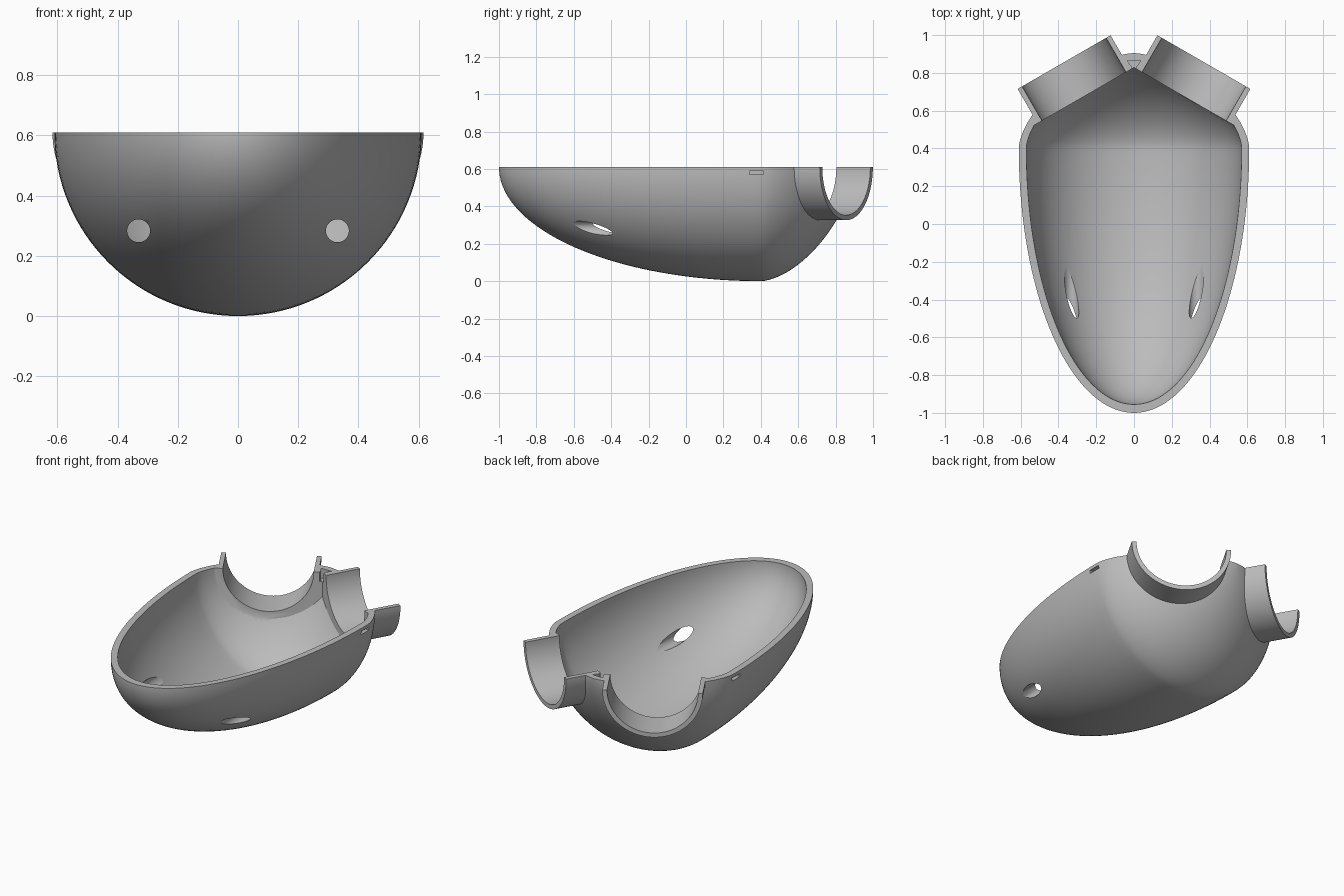
import bpy, bmesh, math
from mathutils import Vector, Matrix

if "Cube" in bpy.data.objects:
    bpy.data.objects.remove(bpy.data.objects["Cube"], do_unlink=True)

RIM = 0.61                              # height of the open rim and of the shell axis
WIDE_Y = 0.40                           # widest station of the shell
AXIS = Vector((0.5, 0.866, 0)).normalized()
MOUTH = Vector((0.37, 0.857, RIM))      # outer end of the left collar
LENGTH = 0.21                           # collar length
SEAT = MOUTH - AXIS * LENGTH

grey = bpy.data.materials.new("plain grey")
grey.use_nodes = True
grey.diffuse_color = (0.5, 0.5, 0.5, 1)
grey.node_tree.nodes["Principled BSDF"].inputs["Base Color"].default_value = (0.5, 0.5, 0.5, 1)


def mirrored(v, side):
    return Vector((v.x * side, v.y, v.z))


def finish(name, bm):
    bmesh.ops.recalc_face_normals(bm, faces=bm.faces)
    mesh = bpy.data.meshes.new(name)
    bm.to_mesh(mesh)
    bm.free()
    mesh.materials.append(grey)
    obj = bpy.data.objects.new(name, mesh)
    bpy.context.collection.objects.link(obj)
    return obj


def egg(radius, front, back):
    """Lathe an egg about the y axis: long elliptic front, short tapered back."""
    pts = []
    n = 40
    for i in range(n + 1):
        a = math.pi / 2 * i / n
        pts.append((radius * math.sin(a), WIDE_Y - front * math.cos(a)))
    for i in range(1, n + 1):
        t = math.sin(math.pi / 2 * i / n)
        pts.append((radius * max(0, 1 - t ** 1.66) ** 0.65, WIDE_Y + back * t))
    bm = bmesh.new()
    vs = [bm.verts.new((r, y, RIM)) for r, y in pts]
    es = [bm.edges.new(p) for p in zip(vs, vs[1:])]
    bmesh.ops.spin(bm, geom=vs + es, cent=(0, 0, RIM), axis=(0, 1, 0),
                   angle=math.tau, steps=128, use_merge=True)
    bmesh.ops.remove_doubles(bm, verts=bm.verts, dist=1e-5)
    return bm


def rod(name, start, end, radius, sides=128):
    bm = bmesh.new()
    d = end - start
    m = Matrix.Translation((start + end) / 2) @ d.to_track_quat('Z', 'Y').to_matrix().to_4x4()
    bmesh.ops.create_cone(bm, cap_ends=True, segments=sides, radius1=radius,
                          radius2=radius, depth=d.length, matrix=m)
    return finish(name, bm)


def box(name, centre, size):
    bm = bmesh.new()
    bmesh.ops.create_cube(bm, size=1, matrix=Matrix.Translation(centre) @ Matrix.Diagonal((*size, 1)))
    return finish(name, bm)


def combine(target, tool, operation='DIFFERENCE'):
    mod = target.modifiers.new("combine", 'BOOLEAN')
    mod.operation = operation
    mod.solver = 'EXACT'
    mod.object = tool
    bpy.context.view_layer.update()
    with bpy.context.temp_override(object=target, active_object=target):
        bpy.ops.object.modifier_apply(modifier=mod.name)
    bpy.data.objects.remove(tool, do_unlink=True)


# Outer body with two splayed collars
shell = finish("shell", egg(0.61, 1.40, 0.505))
for side in (1, -1):
    combine(shell, rod("collar", mirrored(SEAT + AXIS * 0.012, side),
                       mirrored(MOUTH, side), 0.284), 'UNION')

# Hollow interior, flattened where the collars seat
bm = egg(0.57, 1.355, 0.465)
for side in (1, -1):
    bmesh.ops.bisect_plane(bm, geom=bm.verts[:] + bm.edges[:] + bm.faces[:],
                           plane_co=mirrored(SEAT, side), plane_no=mirrored(AXIS, side),
                           clear_outer=True)
    bmesh.ops.holes_fill(bm, edges=[e for e in bm.edges if e.is_boundary], sides=0)
combine(shell, finish("hollow", bm))

for side in (1, -1):
    # Collar bores
    combine(shell, rod("bore", mirrored(SEAT - AXIS * 0.1, side),
                       mirrored(MOUTH + AXIS * 0.1, side), 0.257))
    # Round front holes
    combine(shell, rod("front_hole", Vector((side * 0.33, -1.1, 0.283)),
                       Vector((side * 0.33, 0, 0.283)), 0.038, 48))
    # Small side slots
    combine(shell, box("side_slot", (side * 0.61, 0.378, 0.58), (0.05, 0.075, 0.02)))

# Dovetail pocket between the collars
bm = bmesh.new()
outline = [(-0.037, 0.866), (0.037, 0.866), (0.014, 0.835), (0.014, 0.81), (-0.014, 0.81), (-0.014, 0.835)]
face = bm.faces.new([bm.verts.new((x, y, RIM - 0.06)) for x, y in outline])
top = bmesh.ops.extrude_face_region(bm, geom=[face])["geom"]
bmesh.ops.translate(bm, vec=(0, 0, 0.1), verts=[g for g in top if isinstance(g, bmesh.types.BMVert)])
combine(shell, finish("pocket", bm))

# Open the top at the rim
combine(shell, box("upper_half", (0, 0, RIM + 0.5), (3, 3, 1)))

# Smooth the curved walls and keep the rims crisp
bpy.context.view_layer.update()
bpy.ops.object.select_all(action='DESELECT')
shell.select_set(True)
bpy.context.view_layer.objects.active = shell
bpy.ops.object.shade_smooth_by_angle(angle=math.radians(30))
